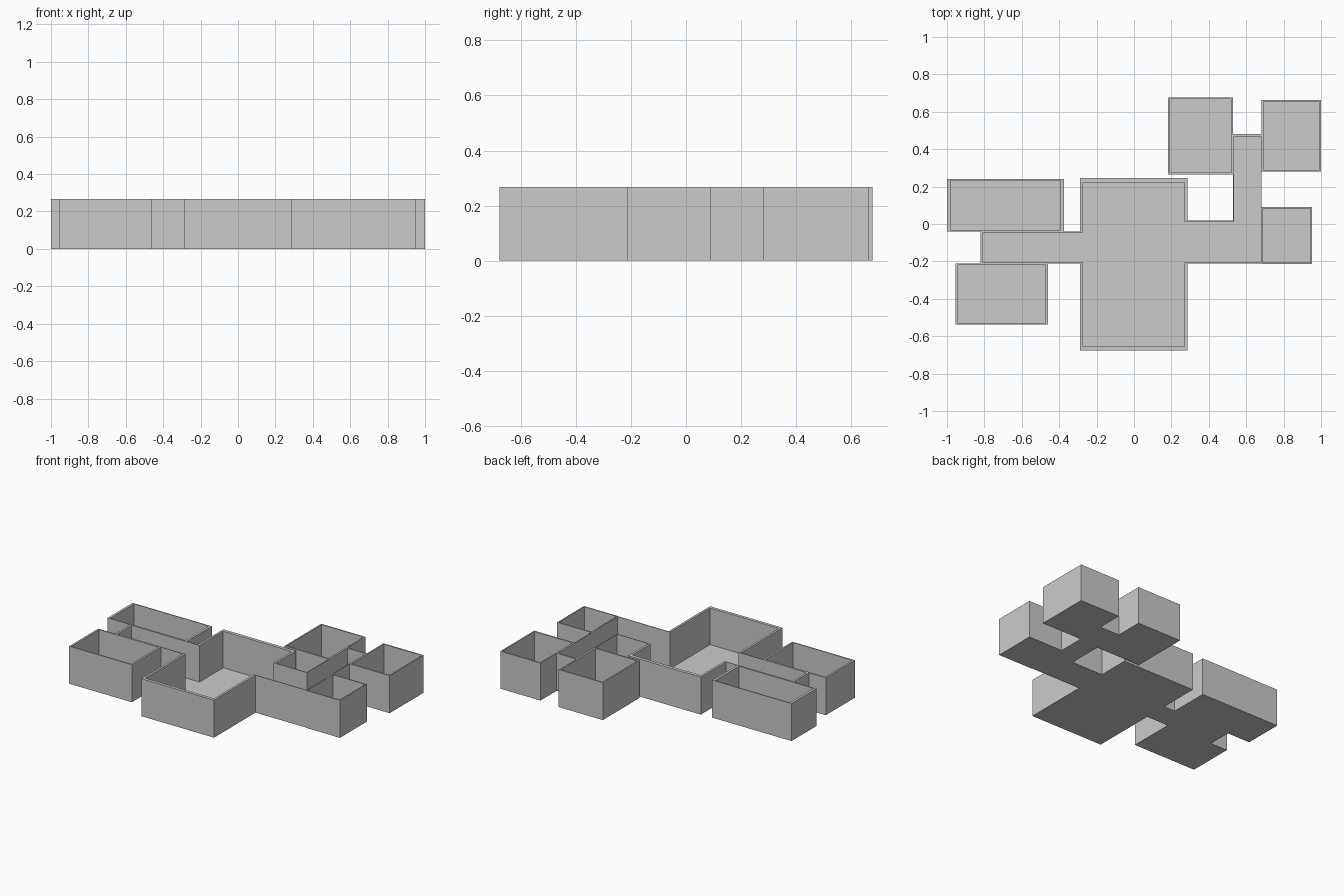
import bpy, bmesh

if "Cube" in bpy.data.objects:
    bpy.data.objects.remove(bpy.data.objects["Cube"])

HEIGHT = 0.267
FLOOR = 0.006


def walled_room(name, x0, x1, y0, y1, w, e, s, n, gaps=()):
    """Floor tray with rim walls of thickness w/e/s/n; gaps are openings (xa, xb, ya, yb)."""
    xs, ys = {x0, x0 + w, x1 - e, x1}, {y0, y0 + s, y1 - n, y1}
    for xa, xb, ya, yb in gaps:
        xs |= {min(max(v, x0), x1) for v in (xa, xb)}
        ys |= {min(max(v, y0), y1) for v in (ya, yb)}
    xs, ys = sorted(xs), sorted(ys)

    def level(i, j):
        if not (0 <= i < len(xs) - 1 and 0 <= j < len(ys) - 1):
            return 0.0
        cx, cy = (xs[i] + xs[i + 1]) / 2, (ys[j] + ys[j + 1]) / 2
        inner = x0 + w < cx < x1 - e and y0 + s < cy < y1 - n
        opened = any(a < cx < b and c < cy < d for a, b, c, d in gaps)
        return FLOOR if inner or opened else HEIGHT

    bm = bmesh.new()

    def face(*pts):
        bm.faces.new([bm.verts.new(p) for p in pts])

    for i in range(len(xs) - 1):
        for j in range(len(ys) - 1):
            a, b, c, d = xs[i], xs[i + 1], ys[j], ys[j + 1]
            h = level(i, j)
            face((a, c, h), (b, c, h), (b, d, h), (a, d, h))
            face((a, d, 0), (b, d, 0), (b, c, 0), (a, c, 0))
            # vertical faces wherever the neighbour is lower
            for di, dj, p, q in ((-1, 0, (a, d), (a, c)), (1, 0, (b, c), (b, d)),
                                 (0, -1, (a, c), (b, c)), (0, 1, (b, d), (a, d))):
                g = level(i + di, j + dj)
                if g < h:
                    face((*p, g), (*q, g), (*q, h), (*p, h))
    bmesh.ops.remove_doubles(bm, verts=bm.verts, dist=1e-5)
    bmesh.ops.dissolve_limit(bm, angle_limit=0.01, verts=bm.verts, edges=bm.edges)
    me = bpy.data.meshes.new(name)
    bm.to_mesh(me)
    bm.free()
    bpy.context.collection.objects.link(bpy.data.objects.new(name, me))


# Central hall, opened to both corridors
walled_room("main_hall", -0.288, 0.285, -0.677, 0.245, 0.016, 0.016, 0.022, 0.024,
            [(-0.3, -0.27, -0.205, -0.045), (0.265, 0.3, -0.205, 0.013)])

# West wing
walled_room("northwest_room", -1.0, -0.375, -0.04, 0.24, 0.018, 0.018, 0.007, 0.007)
walled_room("southwest_room", -0.955, -0.46, -0.538, -0.21, 0.014, 0.014, 0.009, 0.009)
walled_room("west_corridor", -0.822, -0.288, -0.21, -0.04, 0.015, 0, 0.005, 0.005)

# East wing
walled_room("east_corridor", 0.285, 0.683, -0.21, 0.018, 0, 0, 0.005, 0.005,
            [(0.534, 0.679, 0.01, 0.03)])
walled_room("east_room", 0.683, 0.953, -0.213, 0.09, 0.008, 0.008, 0.008, 0.008)
walled_room("north_corridor", 0.53, 0.683, 0.018, 0.48, 0.004, 0.004, 0, 0.012)
walled_room("north_room", 0.182, 0.53, 0.265, 0.677, 0.01, 0.01, 0.01, 0.01)
walled_room("northeast_room", 0.683, 1.0, 0.28, 0.663, 0.009, 0.009, 0.01, 0.01)
